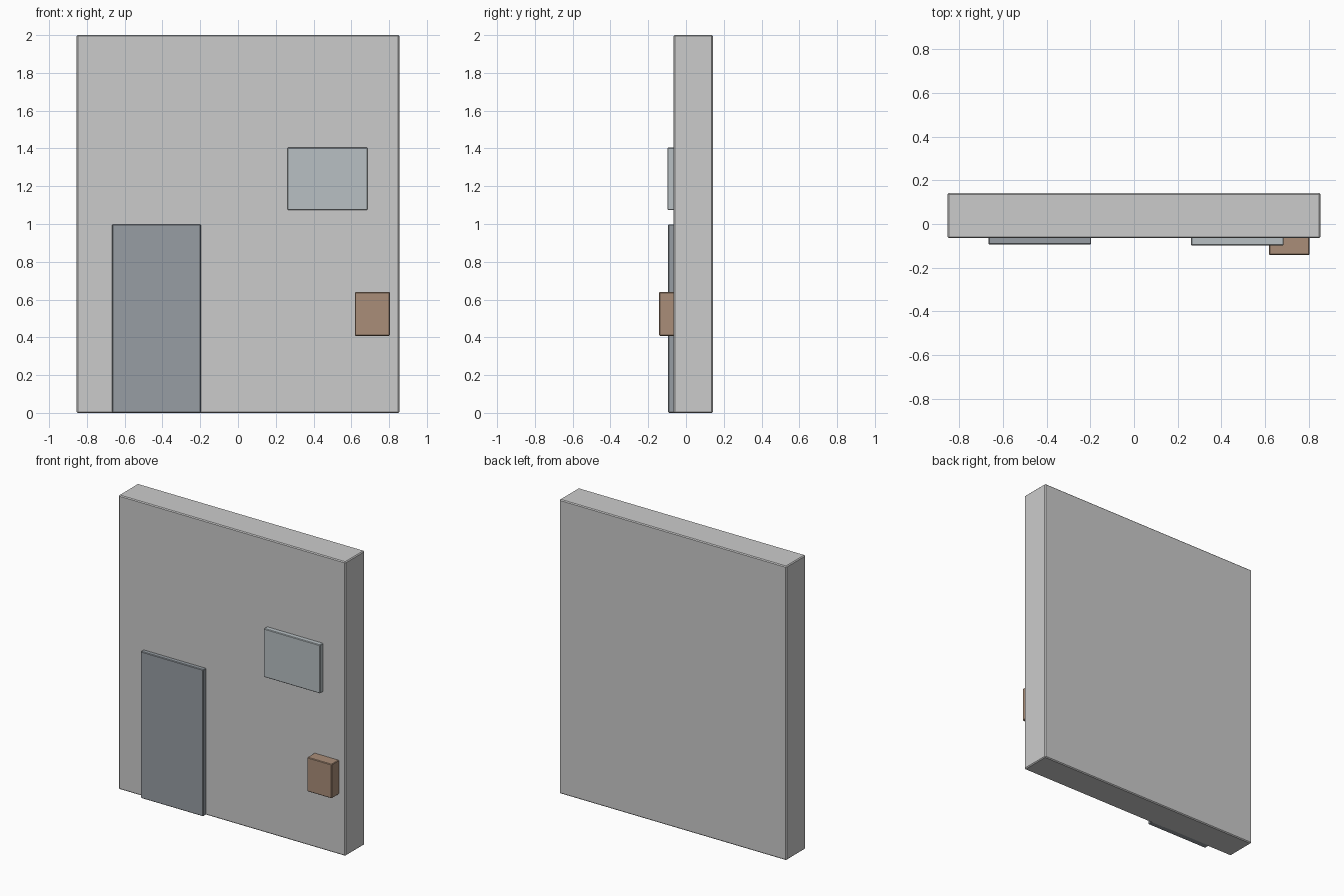
import bpy

if "Cube" in bpy.data.objects:
    bpy.data.objects.remove(bpy.data.objects["Cube"])


def panel(name, x, y, z, color=None, bevel=0.004):
    """Box spanning the given (min, max) ranges, with finely chamfered edges."""
    spans = (x, y, z)
    bpy.ops.mesh.primitive_cube_add(size=1, location=[(a + b) / 2 for a, b in spans])
    ob = bpy.context.object
    ob.name = name
    ob.scale = [b - a for a, b in spans]
    bpy.ops.object.transform_apply(location=False, rotation=False, scale=True)
    mod = ob.modifiers.new("edge_chamfer", "BEVEL")
    mod.width = bevel
    mod.segments = 1
    if color:
        mat = bpy.data.materials.new(name + "_paint")
        mat.diffuse_color = (*color, 1)
        mat.use_nodes = True
        mat.node_tree.nodes["Principled BSDF"].inputs["Base Color"].default_value = mat.diffuse_color
        ob.data.materials.append(mat)
    return ob


WALL_FRONT = -0.065
INSET = WALL_FRONT + 0.015  # fittings are seated slightly into the wall

# Wall slab
panel("wall", (-0.854, 0.854), (WALL_FRONT, 0.142), (0, 2), bevel=0.006)

# Door at ground level
panel("door", (-0.667, -0.196), (-0.094, INSET), (0, 0.998), (0.31, 0.34, 0.37))

# Window panel
panel("window", (0.262, 0.686), (-0.099, INSET), (1.074, 1.404), (0.48, 0.53, 0.55))

# Small service box
panel("service_box", (0.619, 0.804), (-0.142, INSET), (0.408, 0.64), (0.40, 0.27, 0.19))
